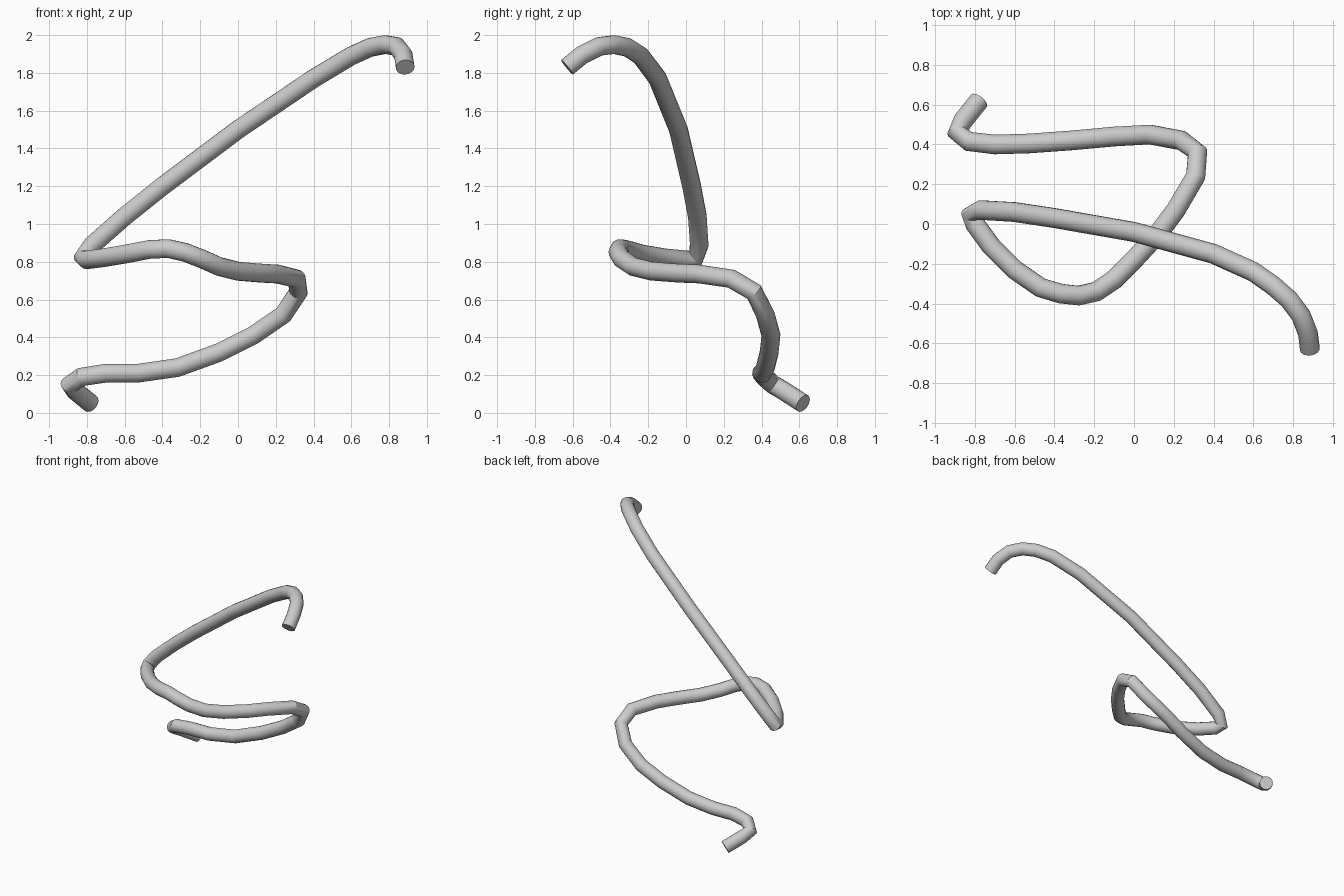
import bpy
from mathutils import Vector

RADIUS = 0.05

default_cube = bpy.data.objects.get("Cube")
if default_cube:
    bpy.data.objects.remove(default_cube, do_unlink=True)


def flat_material(name, colour):
    material = bpy.data.materials.new(name)
    material.use_nodes = True
    material.diffuse_color = colour
    shader = material.node_tree.nodes["Principled BSDF"]
    shader.inputs["Base Color"].default_value = colour
    shader.inputs["Roughness"].default_value = 0.6
    return material


def bent_tube(name, path, radius, material):
    """Sweep a round section along a path and cap both of its ends."""
    curve = bpy.data.curves.new(name, "CURVE")
    curve.dimensions = "3D"
    curve.bevel_depth = radius
    curve.bevel_resolution = 6
    curve.use_fill_caps = True
    spline = curve.splines.new("POLY")
    spline.points.add(len(path) - 1)
    for point, position in zip(spline.points, path):
        point.co = (*position, 1)
    curve.materials.append(material)
    tube = bpy.data.objects.new(name, curve)
    bpy.context.collection.objects.link(tube)

    # Turn the swept curve into a mesh with crisp end caps
    bpy.ops.object.select_all(action="DESELECT")
    tube.select_set(True)
    bpy.context.view_layer.objects.active = tube
    bpy.ops.object.convert(target="MESH")
    bpy.ops.object.shade_smooth_by_angle()
    return bpy.context.object


# Foot: short hooked tail at the bottom
foot = [(-.78, .62, .05), (-.86, .52, .115), (-.89, .46, .15),
        (-.83, .415, .19), (-.7, .4, .21)]

# Lower sweep: rises along the back and turns forward
lower_sweep = [(-.53, .405, .21), (-.32, .42, .24), (-.1, .44, .32),
               (.08, .45, .41), (.24, .42, .52), (.32, .36, .64),
               (.31, .24, .71), (.21, .07, .735)]

# Middle loop: passes under the arm and curls round the front
middle_loop = [(.12, -.05, .74), (0, -.18, .75), (-.1, -.28, .775),
               (-.19, -.34, .815), (-.28, -.36, .85), (-.37, -.35, .87),
               (-.47, -.32, .865), (-.6, -.23, .84), (-.72, -.11, .82),
               (-.8, 0, .81), (-.82, .05, .82)]

# Upper arm: long diagonal that ends in a drooping hook
upper_arm = [(-.77, .07, .89), (-.6, .06, 1.04), (-.4, .03, 1.2),
             (0, -.04, 1.5), (.4, -.15, 1.77), (.6, -.24, 1.89),
             (.7, -.31, 1.935), (.78, -.38, 1.95), (.84, -.46, 1.94),
             (.875, -.55, 1.895), (.885, -.63, 1.83)]

path = [Vector(p) for p in foot + lower_sweep + middle_loop + upper_arm]
grey = flat_material("light_grey", (0.6, 0.6, 0.6, 1))
bent_tube("bent_tube", path, RADIUS, grey)
